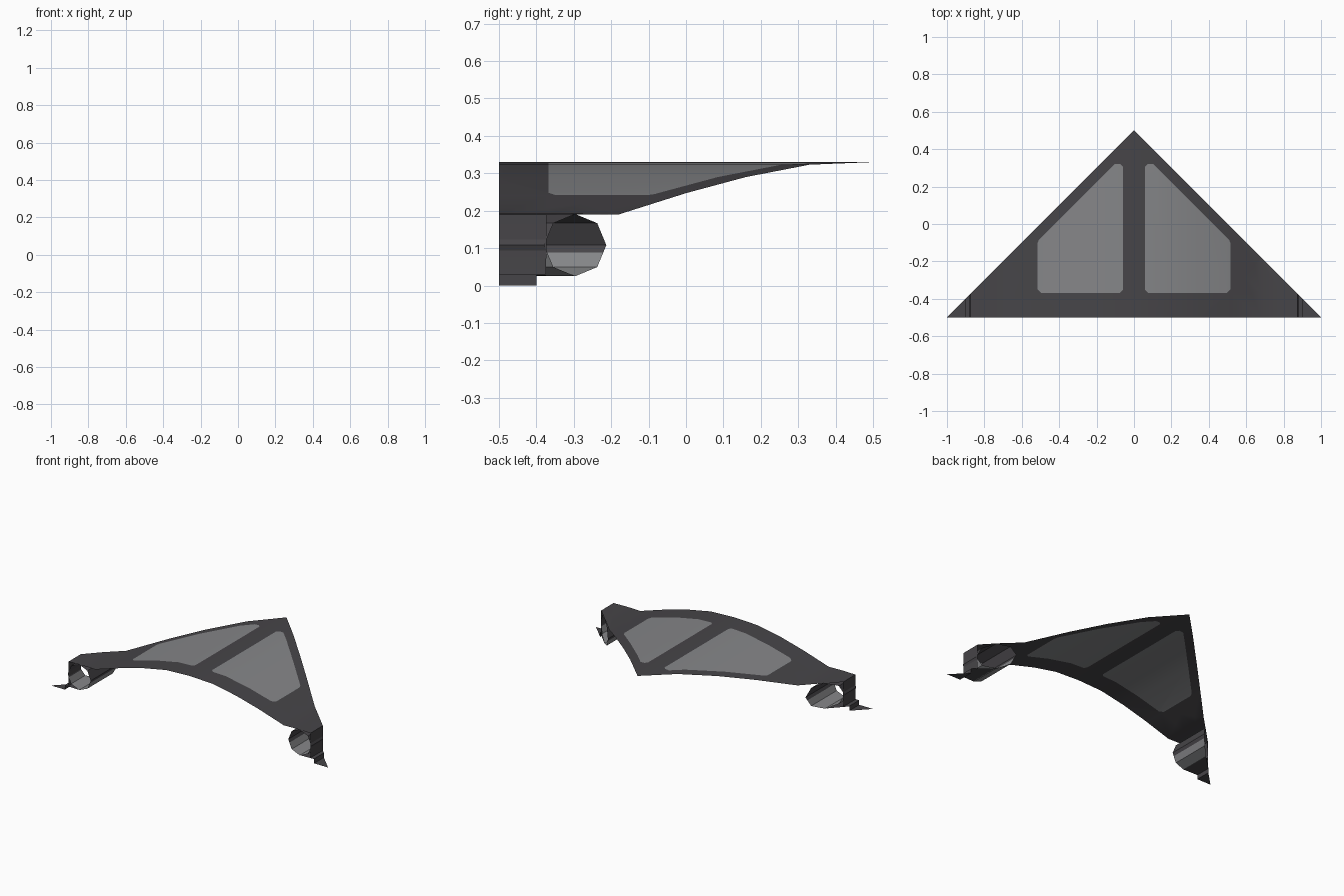
import bpy, bmesh, math
from mathutils import Vector

if "Cube" in bpy.data.objects:
    bpy.data.objects.remove(bpy.data.objects["Cube"])


def material(name, rgb):
    m = bpy.data.materials.new(name)
    m.diffuse_color = (*rgb, 1)
    m.use_nodes = True
    m.node_tree.nodes["Principled BSDF"].inputs["Base Color"].default_value = m.diffuse_color
    return m


DARK = material("dark grey", (0.062, 0.059, 0.065))
LIGHT = material("light grey", (0.235, 0.238, 0.247))


def cut(bm, point, normal, clear=False):
    bmesh.ops.bisect_plane(bm, geom=bm.verts[:] + bm.edges[:] + bm.faces[:],
                           plane_co=point, plane_no=normal, clear_outer=clear)


def swept_sheet(name, profile, closed, planes, mirror_merge):
    """Sweep an x-z profile along y, trim to the delta outline, mirror it.
    Faces inside all cutting planes become light."""
    bm = bmesh.new()
    a = [bm.verts.new((x, -0.5, z)) for x, z in profile]
    b = [bm.verts.new((x, 0.5, z)) for x, z in profile]
    n = len(profile)
    for i in range(n if closed else n - 1):
        j = (i + 1) % n
        bm.faces.new((a[i], a[j], b[j], b[i]))
    cut(bm, (0, 0.5, 0), (1, 1, 0), True)
    for p, no in planes:
        cut(bm, p, no)
    for f in bm.faces:
        c = f.calc_center_median()
        inside = planes and all((c - Vector(p)).dot(Vector(no)) < 0 for p, no in planes)
        f.material_index = 1 if inside else 0
    me = bpy.data.meshes.new(name)
    bm.to_mesh(me)
    bm.free()
    ob = bpy.data.objects.new(name, me)
    bpy.context.collection.objects.link(ob)
    me.materials.append(DARK)
    me.materials.append(LIGHT)
    mod = ob.modifiers.new("mirror", 'MIRROR')
    mod.use_mirror_merge = mirror_merge
    bpy.ops.object.select_all(action='DESELECT')
    ob.select_set(True)
    bpy.context.view_layer.objects.active = ob
    bpy.ops.object.modifier_apply(modifier="mirror")
    bpy.ops.object.shade_smooth_by_angle(angle=math.radians(30))
    return ob


# arched wing with stepped tips; light panels with trimmed corners
wing = [(0, .33), (.17, .323), (.34, .29), (.5, .247), (.68, .19), (.78, .192),
        (.873, .19), (.873, .09), (.875, .03), (.9, .03), (.9, 0), (1, 0)]
panel = [((.06, 0, 0), (-1, 0, 0)), ((.517, 0, 0), (1, 0, 0)),
         ((0, -.368, 0), (0, -1, 0)), ((0, .322, 0), (0, 1, 0)),
         ((.425, 0, 0), (1, 1, 0)),
         ((.06, -.353, 0), (-1, -1, 0)), ((.517, -.348, 0), (1, -1, 0)),
         ((.06, .307, 0), (-1, 1, 0)), ((.517, -.105, 0), (2.4, 1, 0))]
swept_sheet("wing_sheet", wing, False, panel, True)

# eight-sided tubes under the tips, light on the lower part
tube = [(.796 + .083 * math.cos(i * math.pi / 4), .108 + .083 * math.sin(i * math.pi / 4))
        for i in range(8)]
tubes = swept_sheet("tip_tubes", tube, True, [((0, 0, .088), (0, 0, 1))], False)
tubes.data.shade_smooth()

# narrow floor between each tube and the stepped tip
swept_sheet("tube_floor", [(.8, .026), (.9, .028)], False, [], False)
